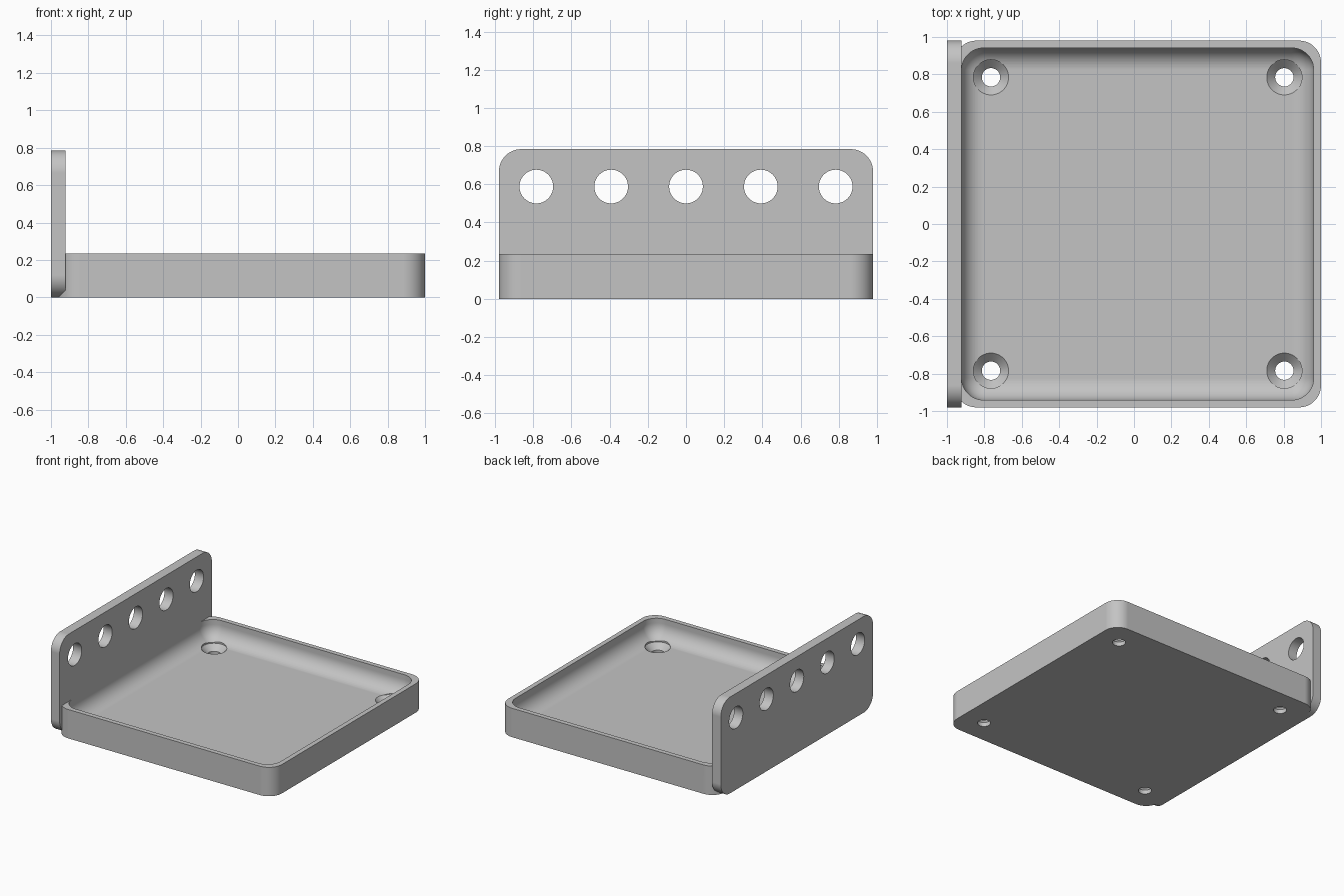
import bpy
import bmesh
import math
from mathutils import Matrix, Vector

if "Cube" in bpy.data.objects:
    bpy.data.objects.remove(bpy.data.objects["Cube"], do_unlink=True)

MM = 2 / 51            # the part is 51 units long, scaled to 2
HALF = 25 * MM
RADIUS = 3 * MM
FLOOR = 2 * MM
TRAY_X = MM / 2        # tray centre along x
HOLE = 20 * MM         # screw hole offset from the tray centre

grey = bpy.data.materials.new("light_grey")
grey.use_nodes = True
colour = (0.55, 0.55, 0.55, 1)
grey.diffuse_color = colour
grey.node_tree.nodes["Principled BSDF"].inputs["Base Color"].default_value = colour


def make_object(name, bm):
    bmesh.ops.recalc_face_normals(bm, faces=bm.faces)
    mesh = bpy.data.meshes.new(name)
    bm.to_mesh(mesh)
    bm.free()
    mesh.materials.append(grey)
    obj = bpy.data.objects.new(name, mesh)
    bpy.context.collection.objects.link(obj)
    return obj


def rounded_box(name, low, high, axis=None):
    """Box with rounded edges: those along one axis, or all of them."""
    low, high = Vector(low), Vector(high)
    bm = bmesh.new()
    bmesh.ops.create_cube(bm, size=1)
    for v in bm.verts:
        v.co = Vector([a + (c + 0.5) * (b - a) for a, b, c in zip(low, high, v.co)])
    edges = [e for e in bm.edges if axis is None
             or abs((e.verts[0].co - e.verts[1].co).normalized()[axis]) > 0.9]
    bmesh.ops.bevel(bm, geom=edges, offset=RADIUS, segments=12,
                    profile=0.5, affect='EDGES')
    return make_object(name, bm)


def turned_cutters(name, profile, transforms, sides=48):
    """Closed turned solids of (radius, height) points, one per transform."""
    bm = bmesh.new()
    for matrix in transforms:
        rings = []
        for r, z in profile:
            angles = [math.tau * i / sides for i in range(sides)]
            rings.append([bm.verts.new(matrix @ Vector((r * math.cos(a), r * math.sin(a), z)))
                          for a in angles])
        for lower, upper in zip(rings, rings[1:]):
            for i in range(sides):
                j = (i + 1) % sides
                bm.faces.new((lower[i], lower[j], upper[j], upper[i]))
        bm.faces.new(rings[0][::-1])
        bm.faces.new(rings[-1])
    return make_object(name, bm)


def activate(obj):
    bpy.ops.object.select_all(action='DESELECT')
    obj.select_set(True)
    bpy.context.view_layer.objects.active = obj


def cut(obj, cutter):
    cutter.hide_render = True
    activate(obj)
    mod = obj.modifiers.new("cut", 'BOOLEAN')
    mod.operation = 'DIFFERENCE'
    mod.solver = 'EXACT'
    mod.object = cutter
    bpy.ops.object.modifier_apply(modifier=mod.name)
    bpy.data.objects.remove(cutter, do_unlink=True)


def finish(obj):
    activate(obj)
    bpy.ops.object.shade_smooth_by_angle(angle=math.radians(30))
    mod = obj.modifiers.new("flat_face_normals", 'WEIGHTED_NORMAL')
    mod.keep_sharp = True


# Tray with a filleted hollow
tray = rounded_box("tray", (TRAY_X - HALF, -HALF, 0),
                   (TRAY_X + HALF, HALF, 6 * MM), axis=2)
inner = HALF - MM
cut(tray, rounded_box("hollow_cutter", (TRAY_X - inner, -inner, FLOOR),
                      (TRAY_X + inner, inner, 15 * MM)))

# Countersunk screw holes in the four corners
bore, rim = 1.25 * MM, 2.4 * MM
screw_profile = [(bore, -MM), (bore, FLOOR - (rim - bore)), (rim, FLOOR), (rim, 5 * MM)]
corners = [Matrix.Translation((TRAY_X + sx * HOLE, sy * HOLE, 0))
           for sx in (-1, 1) for sy in (-1, 1)]
cut(tray, turned_cutters("screw_hole_cutter", screw_profile, corners))
finish(tray)

# Upright end plate with a row of five round holes
plate = rounded_box("end_plate", (-1, -HALF, 0), (-1 + 2 * MM, HALF, 20 * MM), axis=0)
row = [Matrix.Translation((-1, i * 10 * MM, 15 * MM)) @ Matrix.Rotation(math.pi / 2, 4, 'Y')
       for i in range(-2, 3)]
hole_radius = 2.25 * MM
cut(plate, turned_cutters("plate_hole_cutter",
                          [(hole_radius, -MM), (hole_radius, 3 * MM)], row))
finish(plate)
